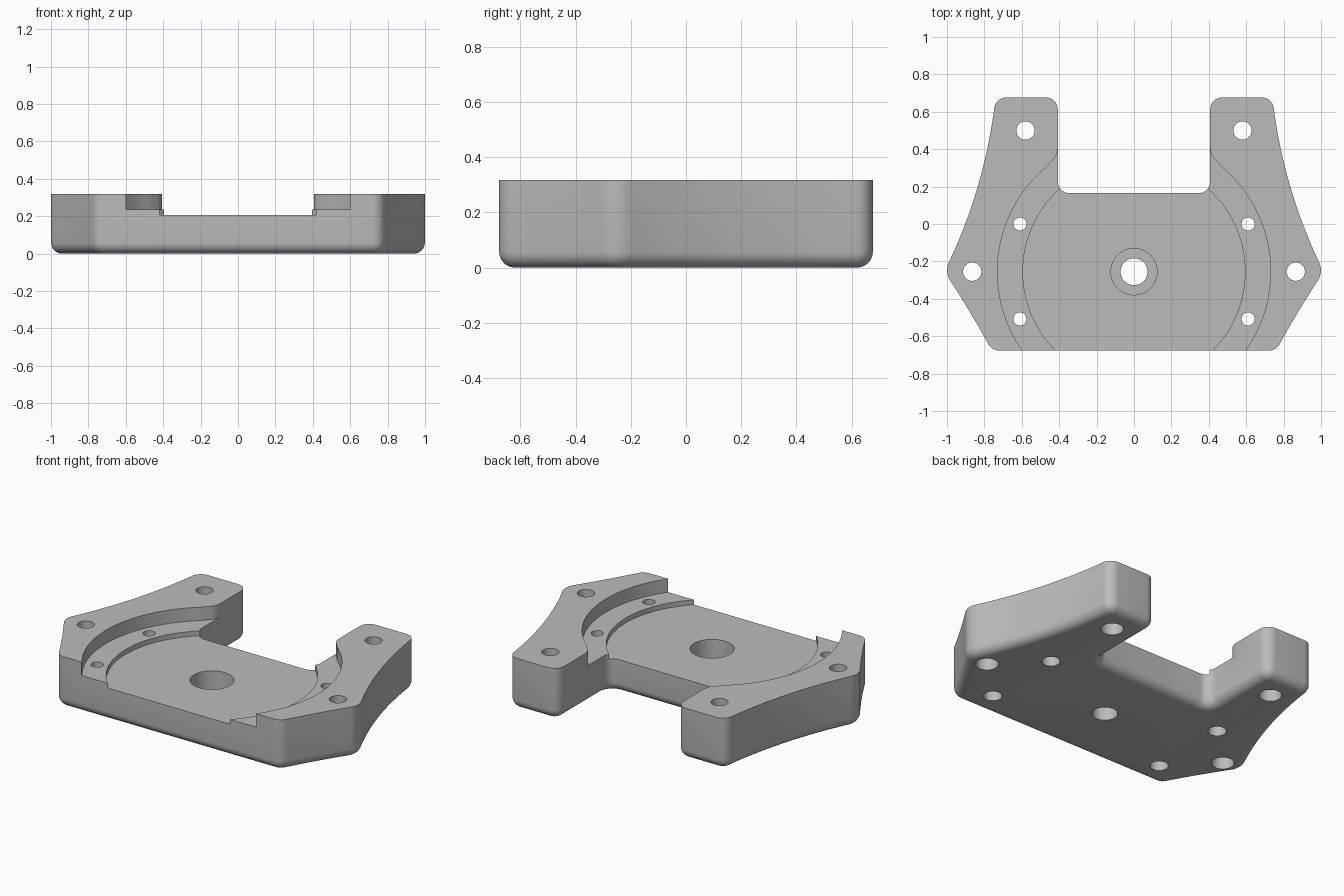
import bpy, bmesh, math
from mathutils import Vector

cube = bpy.data.objects.get("Cube")
if cube:
    bpy.data.objects.remove(cube, do_unlink=True)

TOP, LEDGE, FLOOR = 0.318, 0.235, 0.205
CENTRE_Y = -0.255

grey = bpy.data.materials.new("light grey plastic")
grey.use_nodes = True
colour = (0.5, 0.5, 0.5, 1)
grey.diffuse_color = colour
grey.node_tree.nodes["Principled BSDF"].inputs["Base Color"].default_value = colour


def bowed(a, b, sag, n):
    """Interior points of a shallow curve from a to b, bowed towards x = 0."""
    a, b = Vector(a), Vector(b)
    d = (b - a).normalized()
    side = Vector((d.y, -d.x))
    if side.x > 0:
        side = -side
    return [(*(a.lerp(b, i / n) + side * sag * 4 * (i / n) * (1 - i / n)), 0)
            for i in range(1, n)]


def rounded(corners, steps=8):
    """Replace every corner (x, y, radius) by a tangent arc."""
    out = []
    for i, (x, y, r) in enumerate(corners):
        p = Vector((x, y))
        if not r:
            out.append(p)
            continue
        u = (Vector(corners[i - 1][:2]) - p).normalized()
        v = (Vector(corners[(i + 1) % len(corners)][:2]) - p).normalized()
        half = u.angle(v) / 2
        c = p + (u + v).normalized() * r / math.sin(half)
        s = p + u * r / math.tan(half) - c
        e = p + v * r / math.tan(half) - c
        turn = s.angle_signed(e)
        for k in range(steps + 1):
            t = -turn * k / steps
            out.append(c + Vector((s.x * math.cos(t) - s.y * math.sin(t),
                                   s.x * math.sin(t) + s.y * math.cos(t))))
    return out


def mirrored(half):
    return half + [Vector((-p.x, p.y)) for p in reversed(half)]


def prism(name, pts, z0, z1, fillet=0):
    """Extrude an outline, optionally rounding its bottom edge."""
    bm = bmesh.new()
    base = bm.faces.new([bm.verts.new((p.x, p.y, z0)) for p in pts])
    ext = bmesh.ops.extrude_face_region(bm, geom=[base], use_keep_orig=True)
    for v in ext["geom"]:
        if isinstance(v, bmesh.types.BMVert):
            v.co.z = z1
    bmesh.ops.recalc_face_normals(bm, faces=bm.faces)
    if fillet:
        rim = [e for e in bm.edges if all(abs(v.co.z - z0) < 1e-5 for v in e.verts)]
        bmesh.ops.bevel(bm, geom=rim, offset=fillet, segments=6, profile=0.5,
                        affect="EDGES", clamp_overlap=False)
    mesh = bpy.data.meshes.new(name)
    bm.to_mesh(mesh)
    bm.free()
    mesh.materials.append(grey)
    obj = bpy.data.objects.new(name, mesh)
    bpy.context.collection.objects.link(obj)
    return obj


def arc(r, a0, a1, n, cx=0, cy=CENTRE_Y):
    return [Vector((cx + r * math.cos(math.radians(a0 + (a1 - a0) * i / n)),
                    cy + r * math.sin(math.radians(a0 + (a1 - a0) * i / n))))
            for i in range(n + 1)]


def cylinder(name, x, y, r, z0, z1):
    return prism(name, arc(r, 0, 352.5, 47, x, y), z0, z1)


# Main plate: half outline from the front edge round the tip to the rear notch
front, tip, rear = (0.76, -0.677), (1.014, -0.255), (0.74, 0.677)
half = ([(*front, 0.07)] + bowed(front, tip, 0.006, 6) + [(*tip, 0.1)]
        + bowed(tip, rear, 0.043, 12)
        + [(*rear, 0.065), (0.407, 0.677, 0.065), (0.407, 0.165, 0.06)])
corners = half + [(-x, y, r) for x, y, r in reversed(half)]
plate = prism("mounting_plate", rounded(corners), 0, TOP, 0.058)

# Round seat with a flared mouth at the notch, and the deeper floor inside it
mouth = [Vector(p) for p in ((0.45, 0.328), (0.43, 0.347), (0.415, 0.37), (0.407, 0.4))]
seat = mirrored([Vector((0.597, -0.8))] + arc(0.73, -35, 50.5, 40) + mouth)
cutters = [prism("seat_cutter", seat, LEDGE, 0.5),
           cylinder("floor_cutter", 0, CENTRE_Y, 0.595, FLOOR, 0.5)]

# Clear the front strip so the seat runs straight out of the front edge
for name, width, z in (("front_seat_cutter", 0.59, LEDGE), ("front_floor_cutter", 0.41, FLOOR)):
    strip = mirrored([Vector((width, -0.8)), Vector((width, -0.66))])
    cutters.append(prism(name, strip, z, 0.5))

# Central hole with a counterbore from above
cutters += [cylinder("shaft_hole", 0, CENTRE_Y, 0.072, -0.1, 0.5),
            cylinder("shaft_counterbore", 0, CENTRE_Y, 0.124, 0.09, 0.5)]

# Screw holes with head recesses from below
for side in (-1, 1):
    for x, y, r, head, depth in ((0.58, 0.5, 0.049, 0.064, 0.14),
                                 (0.865, -0.255, 0.049, 0.064, 0.14),
                                 (0.61, 0, 0.035, 0.052, 0.1),
                                 (0.61, -0.508, 0.035, 0.052, 0.1)):
        cutters.append(cylinder("screw_hole", side * x, y, r, -0.1, 0.5))
        cutters.append(cylinder("screw_recess", side * x, y, head, -0.1, depth))

# Apply all the cuts, then discard the cutters
bpy.context.view_layer.objects.active = plate
for cutter in cutters:
    cutter.hide_render = True
    mod = plate.modifiers.new("cut", "BOOLEAN")
    mod.operation, mod.solver, mod.object = "DIFFERENCE", "EXACT", cutter
    bpy.ops.object.modifier_apply(modifier=mod.name)
    bpy.data.objects.remove(cutter, do_unlink=True)

bpy.ops.object.select_all(action="DESELECT")
plate.select_set(True)
bpy.ops.object.shade_smooth_by_angle(angle=math.radians(30))
